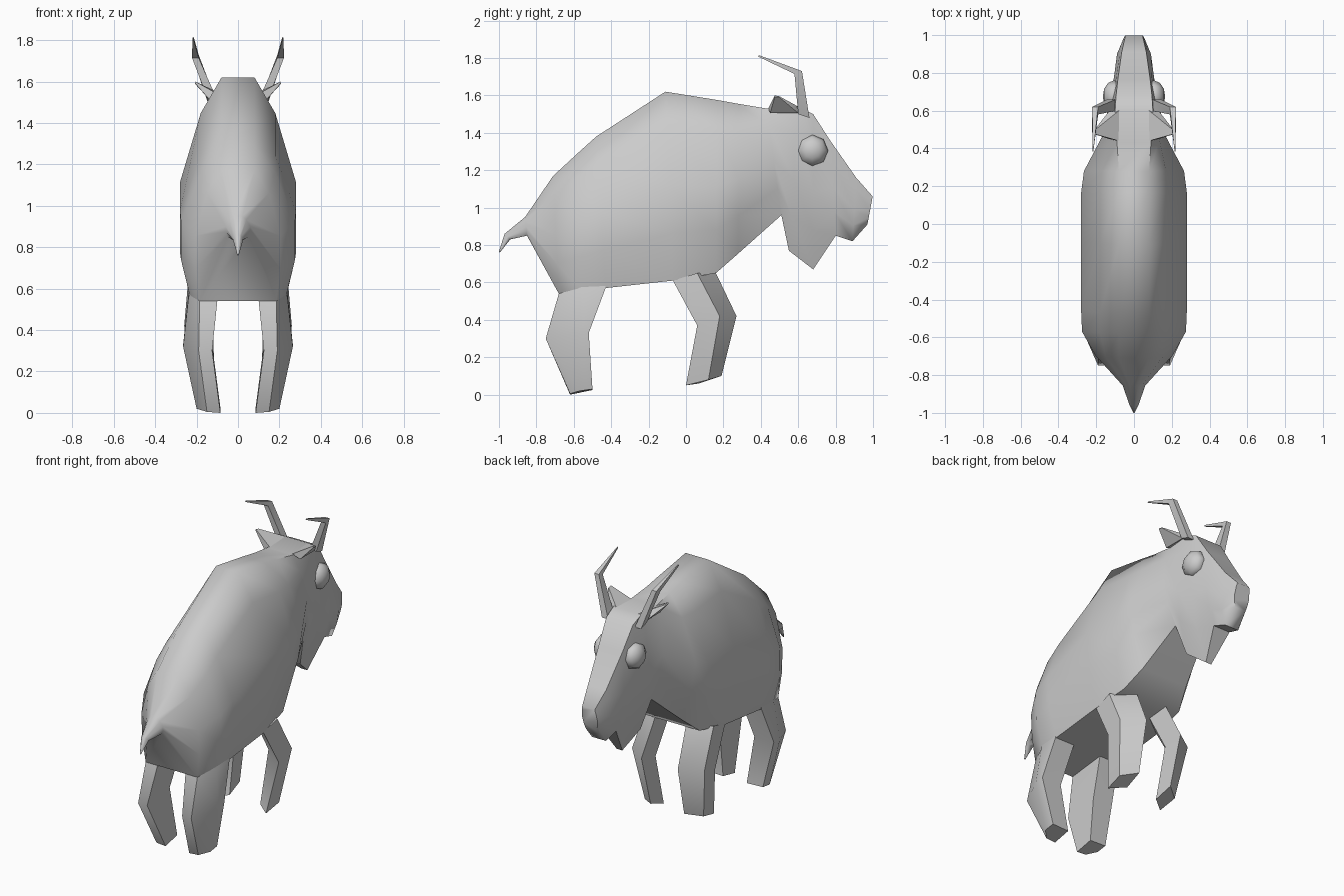
import bpy, bmesh, math
from mathutils import Vector


def finish(bm, name, angle=45):
    bmesh.ops.recalc_face_normals(bm, faces=bm.faces[:])
    mesh = bpy.data.meshes.new(name)
    bm.to_mesh(mesh)
    bm.free()
    ob = bpy.data.objects.new(name, mesh)
    bpy.context.collection.objects.link(ob)
    bpy.ops.object.select_all(action='DESELECT')
    ob.select_set(True)
    bpy.context.view_layer.objects.active = ob
    bpy.ops.object.shade_smooth_by_angle(angle=math.radians(angle))
    return ob


def loft(name, rings, angle=45):
    """Skin a list of closed rings with equal point counts and cap both ends."""
    bm = bmesh.new()
    vs = [[bm.verts.new(p) for p in ring] for ring in rings]
    n = len(vs[0])
    for a, b in zip(vs, vs[1:]):
        for i in range(n):
            j = (i + 1) % n
            bm.faces.new((a[i], a[j], b[j], b[i]))
    bm.faces.new(vs[0])
    bm.faces.new(vs[-1])
    return finish(bm, name, angle)


FRACTIONS = (0, .17, .5, .75, 1)


def section(yt, zt, yb, zb, *widths):
    """Symmetric ring from a top point, a bottom point and half widths between."""
    top, bot = Vector((0, yt, zt)), Vector((0, yb, zb))
    half = [top.lerp(bot, f) + Vector((w, 0, 0)) for f, w in zip(FRACTIONS, widths)]
    return half + [Vector((-p.x, p.y, p.z)) for p in reversed(half)]


# Body from tail tip to neck
body = [
    (-1.0, .765, -.995, .76, .002, .003, .004, .003, .002),
    (-.97, .86, -.94, .83, .008, .015, .025, .025, .015),
    (-.86, .95, -.85, .85, .02, .04, .06, .06, .05),
    (-.71, 1.17, -.68, .54, .08, .15, .205, .205, .185),
    (-.58, 1.29, -.56, .555, .08, .18, .275, .275, .23),
    (-.48, 1.38, -.43, .57, .08, .18, .28, .28, .235),
    (-.11, 1.62, -.07, .61, .08, .18, .28, .28, .235),
    (.17, 1.575, .16, .65, .08, .18, .28, .275, .21),
    (.28, 1.555, .28, .755, .08, .17, .265, .235, .165),
]

# Head with beard and muzzle, continuing the same skin
head = [
    (.43, 1.53, .51, .96, .09, .135, .165, .15, .11),
    (.60, 1.54, .55, .77, .10, .13, .145, .12, .06),
    (.68, 1.50, .68, .67, .095, .11, .12, .09, .02),
    (.77, 1.36, .80, .85, .085, .095, .105, .095, .06),
    (.91, 1.16, .89, .82, .065, .075, .09, .08, .05),
    (.998, 1.06, .97, .91, .045, .05, .055, .05, .04),
]
loft("body_and_head", [section(*r) for r in body + head], 58)

# Limb rings run outer to inner
hind_leg = [
    [(.16, -.66, .64), (.22, -.56, .65), (.22, -.43, .67), (.10, -.43, .67), (.10, -.66, .64)],
    [(.185, -.68, .54), (.24, -.56, .55), (.24, -.43, .57), (.10, -.43, .57), (.10, -.68, .54)],
    [(.19, -.75, .30), (.265, -.58, .32), (.265, -.52, .33), (.125, -.52, .33), (.125, -.75, .30)],
    [(.15, -.62, .005), (.20, -.57, .02), (.20, -.50, .03), (.085, -.50, .025), (.085, -.62, 0)],
]
front_leg = [
    [(.23, -.07, .61), (.24, .06, .65), (.11, .16, .65), (.10, .02, .63)],
    [(.25, .06, .37), (.26, .18, .42), (.13, .27, .42), (.12, .14, .39)],
    [(.20, 0, .05), (.21, .12, .08), (.12, .19, .10), (.11, .07, .06)],
]
horn = [
    [(.14, .60, 1.50), (.14, .66, 1.48), (.095, .66, 1.48), (.095, .60, 1.50)],
    [(.222, .58, 1.715), (.222, .62, 1.73), (.19, .62, 1.73), (.19, .58, 1.715)],
    [(.22, .385, 1.808), (.218, .39, 1.815), (.214, .39, 1.815), (.215, .385, 1.808)],
]
ear = [
    [(.13, .45, 1.505), (.13, .60, 1.505), (.08, .60, 1.54), (.08, .44, 1.53)],
    [(.208, .475, 1.593), (.208, .50, 1.59), (.204, .50, 1.595), (.204, .475, 1.60)],
]

for side, s in (("right", 1), ("left", -1)):
    for part, rings, angle in (("hind_leg", hind_leg, 50), ("front_leg", front_leg, 40),
                               ("horn", horn, 30), ("ear", ear, 60)):
        loft(f"{part}_{side}", [[(s * x, y, z) for x, y, z in r] for r in rings], angle)

    # Bulging eye, flattened sideways
    bm = bmesh.new()
    bmesh.ops.create_uvsphere(bm, u_segments=8, v_segments=6, radius=.085)
    for v in bm.verts:
        x, y, z = v.co
        v.co = (s * (.106 + z * .7), .675 + x, 1.305 + y)
    finish(bm, f"eye_{side}", 60)
